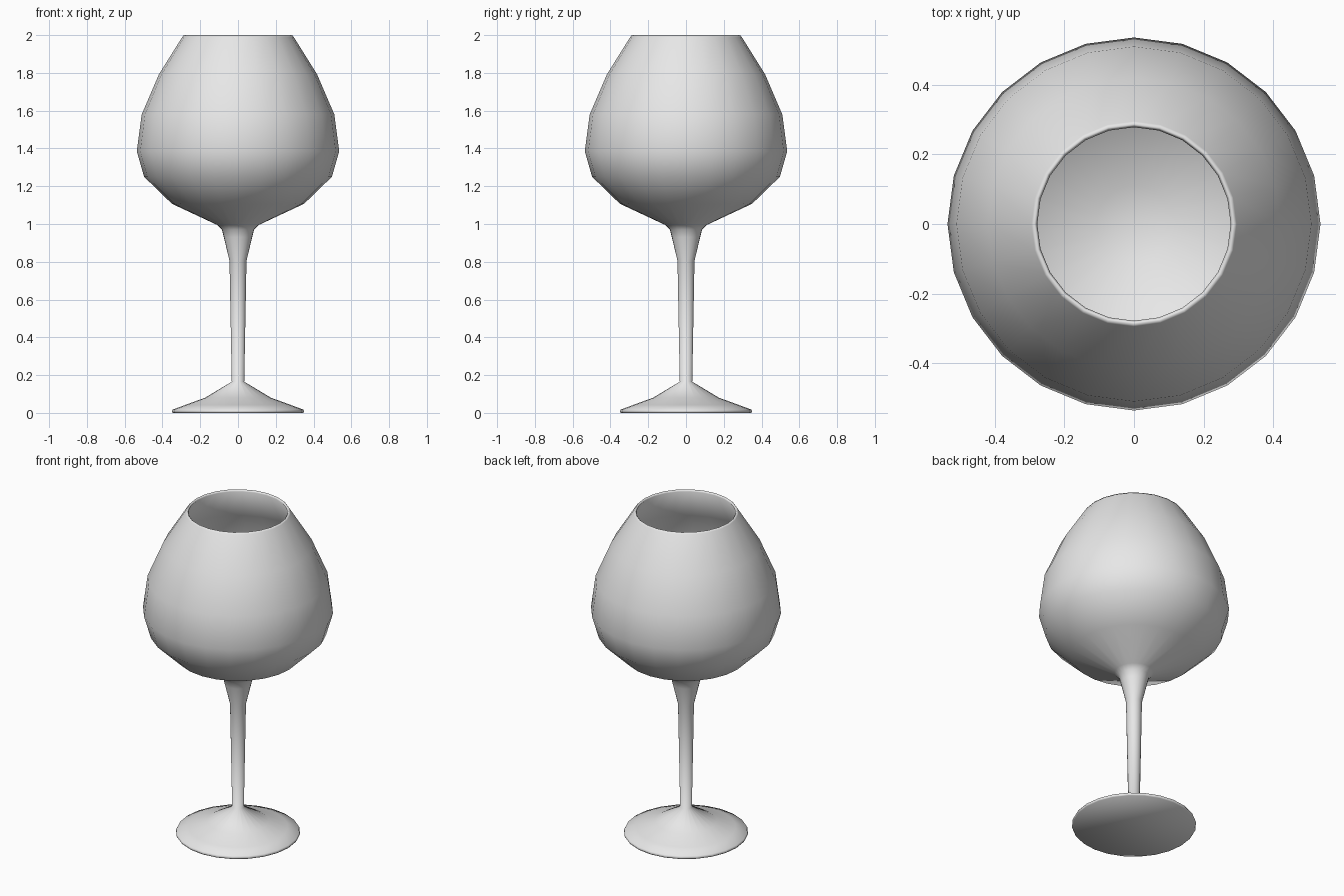
import bpy
import bmesh
from math import tau

cube = bpy.data.objects.get("Cube")
if cube:
    bpy.data.objects.remove(cube, do_unlink=True)

SIDES = 24

# Half profiles as (radius, height), listed from the bottom up
foot = [(0.345, 0), (0.35, 0.008), (0.345, 0.018), (0.28, 0.042), (0.175, 0.08)]
stem = [(0.033, 0.165), (0.045, 0.805), (0.075, 0.93), (0.085, 0.97)]
bowl_outside = [(0.11, 0.995), (0.35, 1.107), (0.497, 1.25), (0.536, 1.385),
                (0.51, 1.58), (0.42, 1.79), (0.295, 1.99)]
rim = [(0.287, 2.0), (0.278, 1.99)]
bowl_inside = [(0.4, 1.785), (0.488, 1.575), (0.513, 1.385), (0.478, 1.265),
               (0.34, 1.13), (0.11, 1.025), (0, 1.015)]


def lathe(name, profile, material):
    """Spin a half profile around z and close its flat underside."""
    bm = bmesh.new()
    verts = [bm.verts.new((r, 0, z)) for r, z in profile]
    edges = [bm.edges.new(pair) for pair in zip(verts, verts[1:])]
    bmesh.ops.spin(bm, geom=verts + edges, cent=(0, 0, 0), axis=(0, 0, 1),
                   angle=tau, steps=SIDES)
    bmesh.ops.remove_doubles(bm, verts=bm.verts[:], dist=0.0005)
    bmesh.ops.holes_fill(bm, edges=[e for e in bm.edges if e.is_boundary], sides=0)
    bmesh.ops.recalc_face_normals(bm, faces=bm.faces[:])
    for face in bm.faces:
        face.smooth = True
    mesh = bpy.data.meshes.new(name)
    bm.to_mesh(mesh)
    bm.free()
    mesh.materials.append(material)
    obj = bpy.data.objects.new(name, mesh)
    bpy.context.collection.objects.link(obj)
    return obj


# One plain grey for the whole glass
grey = bpy.data.materials.new("light_grey")
grey.use_nodes = True
colour = (0.8, 0.8, 0.8, 1)
grey.diffuse_color = colour
grey.node_tree.nodes["Principled BSDF"].inputs["Base Color"].default_value = colour

# Foot, stem and hollow bowl as one continuous surface
lathe("wine_glass", foot + stem + bowl_outside + rim + bowl_inside, grey)
